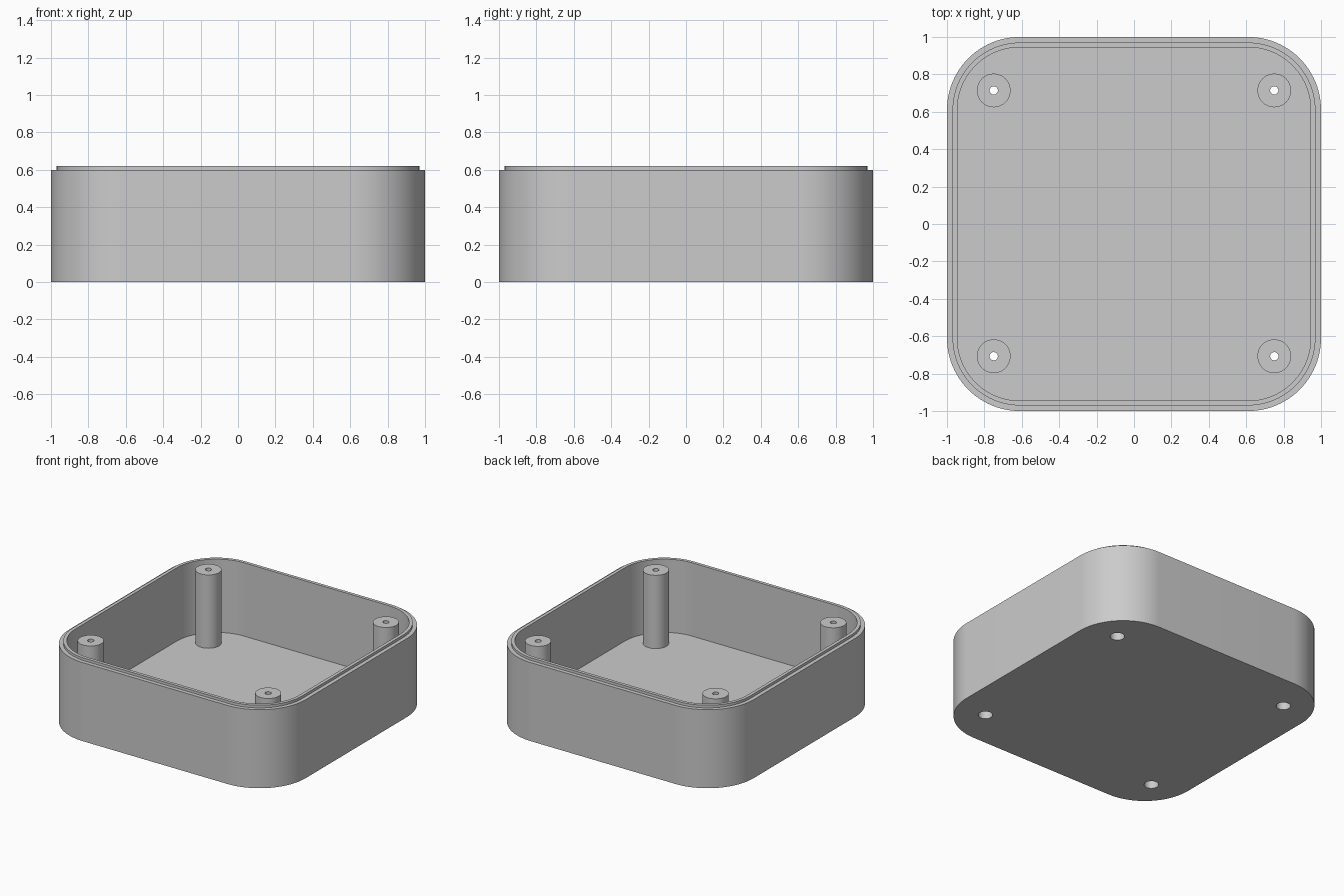
import bpy, bmesh
from math import sin, cos, pi, radians

default = bpy.data.objects.get("Cube")
if default:
    bpy.data.objects.remove(default, do_unlink=True)

HEIGHT, RIM, FLOOR = 0.62, 0.60, 0.06
CORNER = 0.39
POST_R, SCREW_R, HEAD_R, HEAD_TOP = 0.09, 0.022, 0.05, 0.3
POSTS = [(x, y) for x in (-0.75, 0.75) for y in (-0.707, 0.714)]

grey = bpy.data.materials.new("plain grey")
grey.use_nodes = True
colour = (0.6, 0.6, 0.6, 1)
grey.diffuse_color = colour
grey.node_tree.nodes["Principled BSDF"].inputs["Base Color"].default_value = colour


def rounded_square(half, z, steps=24):
    """Outline concentric with the outer wall."""
    centre = 1 - CORNER
    radius = half - centre
    points = []
    for quarter, (sx, sy) in enumerate([(1, 1), (-1, 1), (-1, -1), (1, -1)]):
        for i in range(steps + 1):
            a = (quarter + i / steps) * pi / 2
            points.append((sx * centre + radius * cos(a),
                           sy * centre + radius * sin(a), z))
    return points


def circle(radius, z, steps=48):
    return [(radius * cos(2 * pi * i / steps), radius * sin(2 * pi * i / steps), z)
            for i in range(steps)]


def skin(name, loops, closed):
    """Join successive outlines; cap the two ends, or close into a ring."""
    bm = bmesh.new()
    rings = [[bm.verts.new(p) for p in loop] for loop in loops]
    pairs = list(zip(rings, rings[1:]))
    if closed:
        pairs.append((rings[-1], rings[0]))
    else:
        bm.faces.new(rings[0])
        bm.faces.new(rings[-1])
    for a, b in pairs:
        for i in range(len(a)):
            j = (i + 1) % len(a)
            bm.faces.new((a[i], a[j], b[j], b[i]))
    bmesh.ops.recalc_face_normals(bm, faces=bm.faces)
    mesh = bpy.data.meshes.new(name)
    bm.to_mesh(mesh)
    bm.free()
    mesh.materials.append(grey)
    obj = bpy.data.objects.new(name, mesh)
    bpy.context.collection.objects.link(obj)
    return obj


def smooth(obj):
    bpy.ops.object.select_all(action='DESELECT')
    obj.select_set(True)
    bpy.context.view_layer.objects.active = obj
    bpy.ops.object.shade_smooth_by_angle(angle=radians(30))


# Open tray: outer wall, stepped rim with raised lip, inner wall and floor
tray_profile = [(1, 0), (1, RIM), (0.97, RIM), (0.97, HEIGHT),
                (0.945, HEIGHT), (0.945, FLOOR)]
tray = skin("tray", [rounded_square(h, z) for h, z in tray_profile], closed=False)

# Screw head holes through the floor
for x, y in POSTS:
    cutter = skin("hole_cutter", [circle(HEAD_R, -0.1), circle(HEAD_R, 0.2)], closed=False)
    cutter.location = (x, y, 0)
    cutter.hide_render = True
    cut = tray.modifiers.new("screw_hole", 'BOOLEAN')
    cut.operation = 'DIFFERENCE'
    cut.solver = 'EXACT'
    cut.object = cutter
    bpy.context.view_layer.objects.active = tray
    bpy.ops.object.modifier_apply(modifier=cut.name)
    bpy.data.objects.remove(cutter, do_unlink=True)
smooth(tray)

# Hollow screw posts: wide bore below, narrow bore at the top
post_profile = [(POST_R, FLOOR), (POST_R, HEIGHT), (SCREW_R, HEIGHT),
                (SCREW_R, HEAD_TOP), (HEAD_R, HEAD_TOP), (HEAD_R, FLOOR)]
for x, y in POSTS:
    side = "left" if x > 0 else "right"
    end = "front" if y < 0 else "back"
    post = skin(f"{end}_{side}_screw_post",
                [circle(r, z) for r, z in post_profile], closed=True)
    post.location = (x, y, 0)
    smooth(post)
